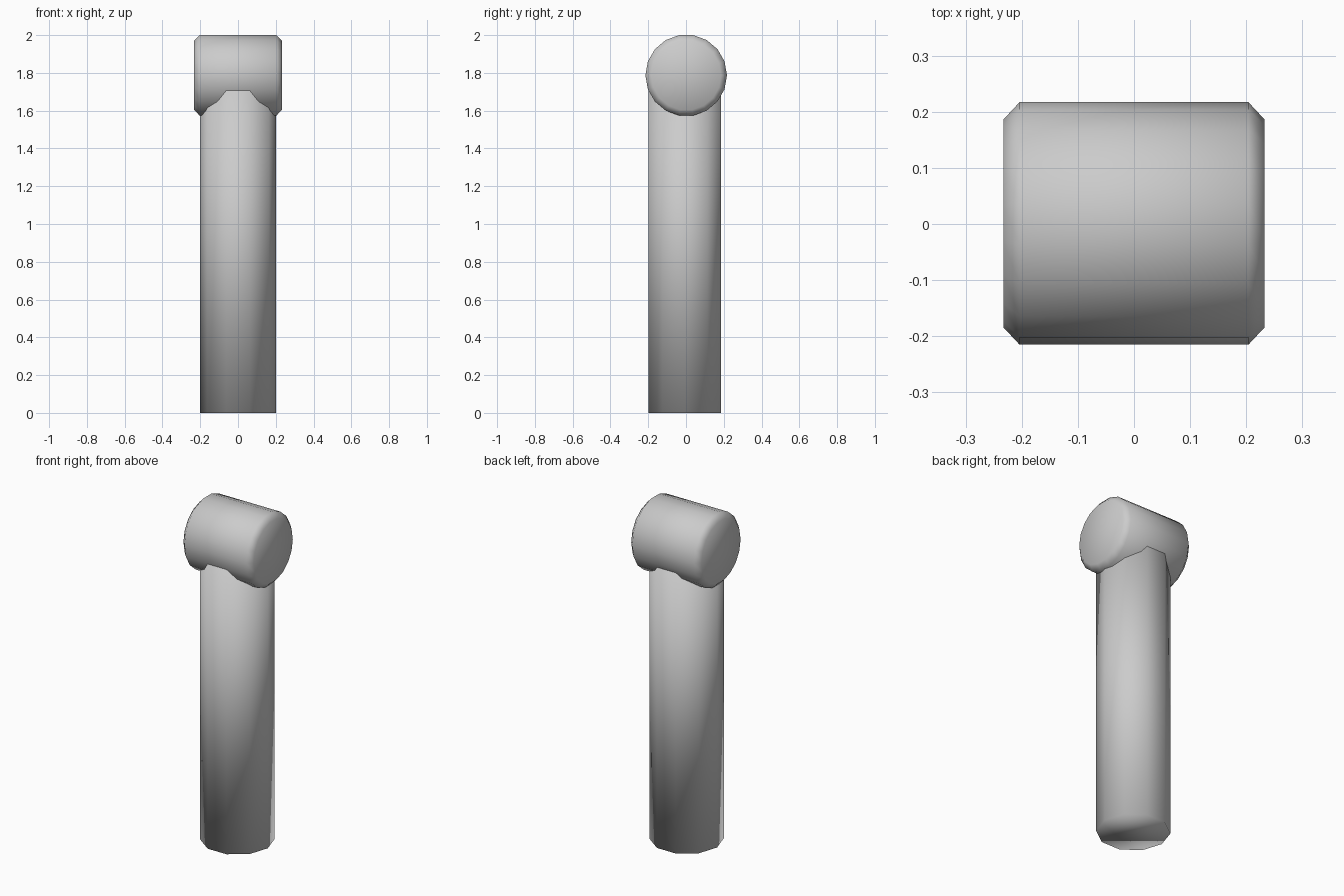
import bpy, bmesh
from math import pi, cos, sin
from mathutils import Vector

if "Cube" in bpy.data.objects:
    bpy.data.objects.remove(bpy.data.objects["Cube"])


def loft(name, rings, to_point):
    """Skin rings of (radius, position) pairs sharing one set of angles."""
    bm = bmesh.new()
    loops = [[bm.verts.new(to_point(r * cos(a), r * sin(a), p)) for a in angles]
             for r, p, angles in rings]
    n = len(loops[0])
    for lo, hi in zip(loops, loops[1:]):
        for i in range(n):
            j = (i + 1) % n
            bm.faces.new((lo[i], lo[j], hi[j], hi[i]))
    bm.faces.new(loops[0][::-1])
    bm.faces.new(loops[-1])
    bmesh.ops.recalc_face_normals(bm, faces=bm.faces)
    mesh = bpy.data.meshes.new(name)
    bm.to_mesh(mesh)
    bm.free()
    for poly in mesh.polygons:
        poly.use_smooth = True
    obj = bpy.data.objects.new(name, mesh)
    bpy.context.collection.objects.link(obj)
    return obj


def circle(n):
    return [2 * pi * i / n for i in range(n)]


# Upright handle: ten-sided post, its top hidden inside the head
ten = circle(10)
loft("handle", [(0.202, 0.0, ten), (0.202, 1.78, ten)],
     lambda u, v, p: Vector((u, v - 0.006, p)))

# Crosswise head: short drum along x with chamfered rims
rim = circle(18)
loft("head", [(0.185, -0.233, rim), (0.216, -0.204, rim),
              (0.216, 0.204, rim), (0.185, 0.233, rim)],
     lambda u, v, p: Vector((p, u + 0.001, v + 1.787)))
